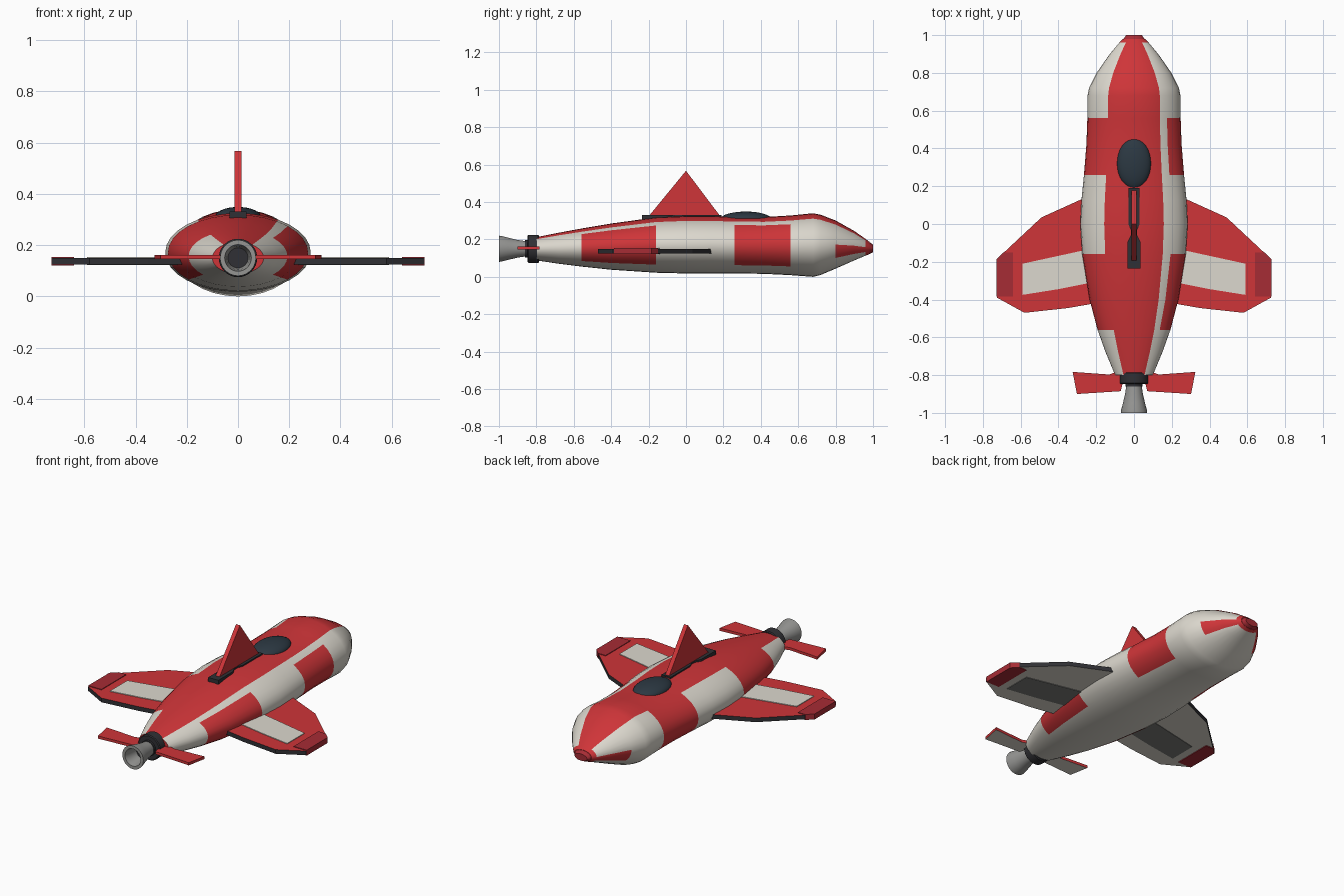
import bpy, bmesh
from math import sin, cos, pi, degrees, atan2

if "Cube" in bpy.data.objects:
    bpy.data.objects.remove(bpy.data.objects["Cube"])


def mat(name, r, g, b):
    m = bpy.data.materials.new(name)
    m.diffuse_color = (r, g, b, 1)
    m.use_nodes = True
    m.node_tree.nodes["Principled BSDF"].inputs["Base Color"].default_value = m.diffuse_color
    return m


RED = mat("red", 0.62, 0.035, 0.04)
DEEP = mat("deep_red", 0.38, 0.025, 0.035)
WHITE = mat("white", 0.72, 0.69, 0.62)
DARK = mat("dark", 0.03, 0.03, 0.035)
GLASS = mat("glass", 0.025, 0.04, 0.055)
GREY = mat("grey", 0.3, 0.3, 0.29)
BELLY = mat("panel_grey", 0.2, 0.2, 0.19)


def finish(bm, name, mats, smooth=None):
    bmesh.ops.recalc_face_normals(bm, faces=bm.faces)
    me = bpy.data.meshes.new(name)
    bm.to_mesh(me)
    bm.free()
    for m in mats:
        me.materials.append(m)
    ob = bpy.data.objects.new(name, me)
    bpy.context.collection.objects.link(ob)
    if smooth:
        bpy.ops.object.select_all(action='DESELECT')
        ob.select_set(True)
        bpy.context.view_layer.objects.active = ob
        bpy.ops.object.shade_smooth_by_angle(angle=smooth)
    return ob


def loft(name, stations, n, mats, paint=None, smooth=0.6, caps=True):
    """Elliptical rings along y: (y, half width, bottom z, top z)."""
    bm = bmesh.new()
    rings = []
    for y, w, z0, z1 in stations:
        c, h = (z0 + z1) / 2, (z1 - z0) / 2
        rings.append([bm.verts.new((w * cos(2 * pi * i / n), y, c + h * sin(2 * pi * i / n)))
                      for i in range(n)])
    for a, b in zip(rings, rings[1:]):
        y = (a[0].co.y + b[0].co.y) / 2
        for i in range(n):
            j = (i + 1) % n
            f = bm.faces.new((a[i], a[j], b[j], b[i]))
            if paint:
                f.material_index = paint(y, 360 * (i + 0.5) / n)
    if caps:
        bm.faces.new(rings[0])
        bm.faces.new(rings[-1])
    return finish(bm, name, mats, smooth)


def plate(name, outline, z0, z1, mats, side=1):
    """Flat slab from an (x, y) outline; mats = top, bottom, edge."""
    bm = bmesh.new()
    lo = [bm.verts.new((x * side, y, z0)) for x, y in outline]
    hi = [bm.verts.new((x * side, y, z1)) for x, y in outline]
    bm.faces.new(hi).material_index = 0
    bm.faces.new(lo).material_index = 1
    for i in range(len(lo)):
        j = (i + 1) % len(lo)
        bm.faces.new((lo[i], lo[j], hi[j], hi[i])).material_index = 2
    return finish(bm, name, mats)


# Fuselage with checkered flanks, red back and white belly
def livery(y, ang):
    right = ang <= 90 or ang >= 270
    a = ang if ang <= 90 else (180 - ang if ang < 270 else ang - 360)
    if a > 56.25 or y > 0.95:
        return 0
    if a < -45:
        return 1
    if right and a > 45:
        return 1
    if -0.56 < y < -0.16 or 0.26 < y < 0.56:
        return 0
    if y > 0.8 and -34 < a < 0:
        return 0
    return 1


loft("fuselage", [
    (-0.80, 0.100, 0.088, 0.212), (-0.68, 0.150, 0.070, 0.236), (-0.56, 0.193, 0.055, 0.258),
    (-0.40, 0.235, 0.038, 0.285), (-0.16, 0.274, 0.022, 0.318), (0.00, 0.284, 0.018, 0.325),
    (0.13, 0.278, 0.018, 0.325), (0.26, 0.265, 0.018, 0.321), (0.42, 0.252, 0.016, 0.320),
    (0.56, 0.247, 0.009, 0.328), (0.68, 0.246, 0.000, 0.340), (0.72, 0.238, 0.010, 0.332),
    (0.80, 0.198, 0.044, 0.301), (0.90, 0.128, 0.088, 0.245), (0.96, 0.078, 0.113, 0.203),
    (0.98, 0.058, 0.121, 0.188)], 32, [RED, WHITE], livery)

# Nose cap
loft("nose_cap", [(0.96, 0.07, 0.116, 0.198), (0.985, 0.052, 0.124, 0.183),
                  (1.0, 0.042, 0.131, 0.172)], 16, [DEEP])


# Canopy bubble
bm = bmesh.new()
bmesh.ops.create_uvsphere(bm, u_segments=32, v_segments=16, radius=1)
for v in bm.verts:
    v.co = (v.co.x * 0.09, 0.32 + v.co.y * 0.135, 0.309 + v.co.z * 0.04)
finish(bm, "canopy", [GLASS], 0.6)


# Engine: collar, flared hollow nozzle and dark throat
def round_part(name, profile, mats, caps=True):
    return loft(name, [(y, r, 0.15 - r, 0.15 + r) for y, r in profile], 32, mats, None, 0.6, caps)


round_part("engine_neck", [(-0.86, 0.046), (-0.77, 0.046)], [DARK])
round_part("engine_collar", [(-0.848, 0.07), (-0.843, 0.075), (-0.79, 0.075), (-0.785, 0.07)], [DARK])
round_part("engine_nozzle", [(-0.85, 0.040), (-0.90, 0.047), (-0.95, 0.059), (-0.985, 0.068),
                             (-1.0, 0.070), (-1.0, 0.052), (-0.97, 0.046), (-0.90, 0.038)],
           [GREY], False)
round_part("nozzle_throat", [(-0.91, 0.043), (-0.90, 0.043)], [DARK])

# Main wings, panels, tip blocks and tail fins on both sides
wing = [(0.15, 0.17), (0.28, 0.13), (0.49, 0.035), (0.72, -0.18), (0.725, -0.39),
        (0.58, -0.47), (0.35, -0.445), (0.15, -0.41)]
panel = [(0.20, -0.125), (0.59, -0.21), (0.59, -0.375), (0.40, -0.345), (0.20, -0.305)]
tip = [(0.64, -0.15), (0.69, -0.15), (0.727, -0.185), (0.727, -0.385), (0.64, -0.385)]
tail = [(0.05, -0.80), (0.10, -0.785), (0.13, -0.797), (0.325, -0.783), (0.302, -0.90), (0.07, -0.885)]
for side, label in ((1, "right"), (-1, "left")):
    plate(label + "_wing", wing, 0.125, 0.15, [RED, WHITE, DARK], side)
    plate(label + "_wing_panel_top", panel, 0.147, 0.154, [WHITE] * 3, side)
    plate(label + "_wing_panel_under", panel, 0.122, 0.128, [BELLY] * 3, side)
    plate(label + "_wing_tip", tip, 0.121, 0.154, [DEEP] * 3, side)
    plate(label + "_tail_fin", tail, 0.145, 0.161, [RED, WHITE, RED], side)

# Dorsal fin: triangular profile extruded across x
bm = bmesh.new()
sides = [[bm.verts.new((x, y, z)) for y, z in ((-0.215, 0.305), (0.0, 0.567), (0.19, 0.315))]
         for x in (-0.013, 0.013)]
for s in sides:
    bm.faces.new(s)
for i in range(3):
    j = (i + 1) % 3
    bm.faces.new((sides[0][i], sides[0][j], sides[1][j], sides[1][i]))
finish(bm, "dorsal_fin", [RED])

# Dark mounting plate under the fin
half = [(0.03, 0.19), (0.03, 0.0), (0.017, -0.03), (0.017, -0.06), (0.034, -0.095), (0.034, -0.235)]
plate("fin_base", half + [(-x, y) for x, y in reversed(half)], 0.30, 0.331, [DARK] * 3)
